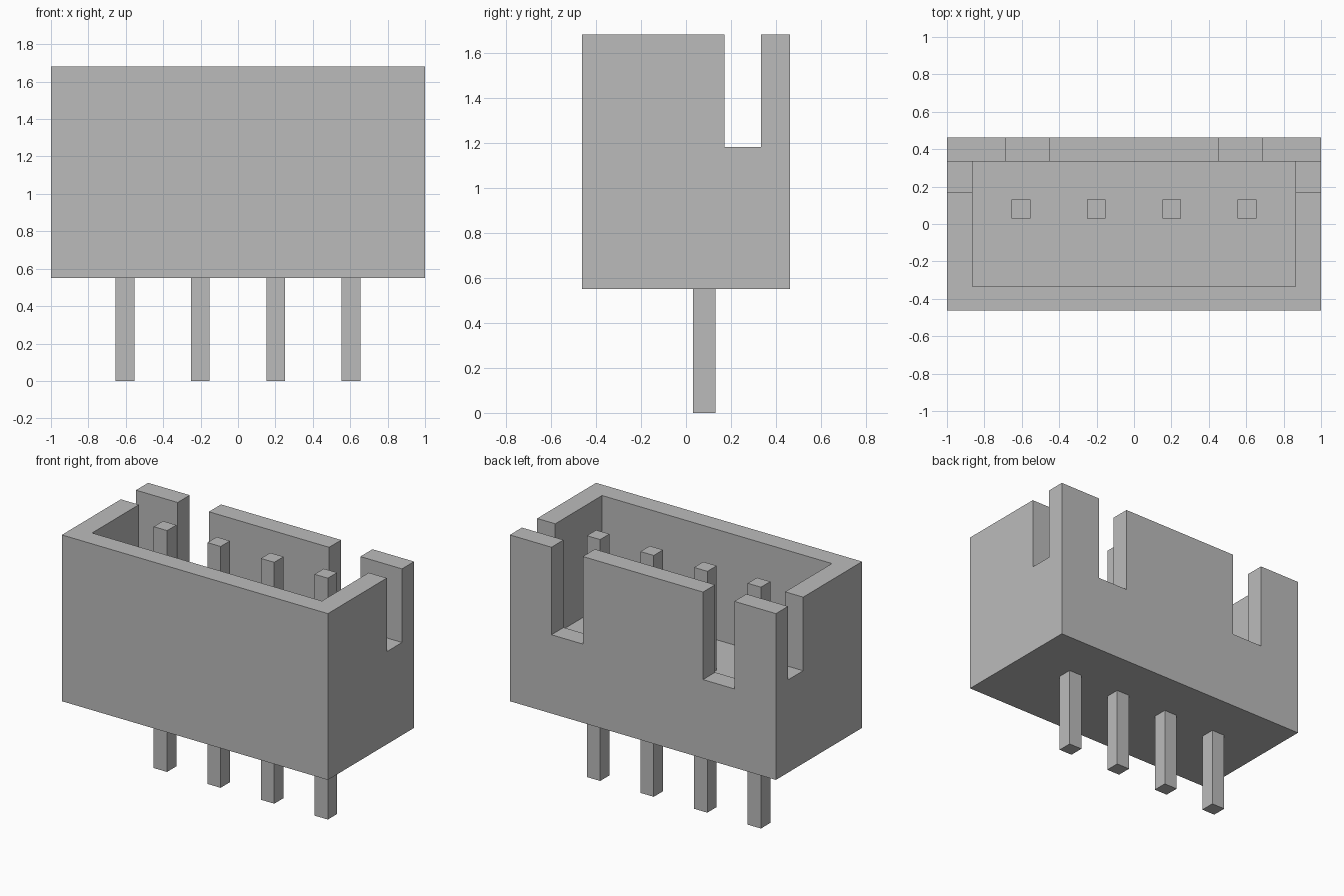
import bpy
import bmesh
from mathutils import Vector

cube = bpy.data.objects.get("Cube")
if cube:
    bpy.data.objects.remove(cube, do_unlink=True)

# Single plain grey
grey = bpy.data.materials.new("mid grey")
grey.use_nodes = True
colour = (0.5, 0.5, 0.5, 1.0)
grey.diffuse_color = colour
grey.node_tree.nodes["Principled BSDF"].inputs["Base Color"].default_value = colour


def box(name, lo, hi):
    """Axis-aligned box between two opposite corners."""
    lo, hi = Vector(lo), Vector(hi)
    bm = bmesh.new()
    bmesh.ops.create_cube(bm, size=1.0)
    for v in bm.verts:
        v.co = (lo + hi) / 2 + v.co * (hi - lo)
    mesh = bpy.data.meshes.new(name)
    bm.to_mesh(mesh)
    bm.free()
    mesh.materials.append(grey)
    obj = bpy.data.objects.new(name, mesh)
    bpy.context.collection.objects.link(obj)
    return obj


def cut(target, lo, hi):
    """Subtract a box from the target and discard the cutter."""
    cutter = box("cutter", lo, hi)
    cutter.hide_render = True
    mod = target.modifiers.new("cut", "BOOLEAN")
    mod.operation = "DIFFERENCE"
    mod.solver = "EXACT"
    mod.object = cutter
    bpy.context.view_layer.objects.active = target
    bpy.ops.object.modifier_apply(modifier=mod.name)
    bpy.data.objects.remove(cutter, do_unlink=True)


BASE, TOP, FLOOR = 0.55, 1.68, 0.93
HALF_Y = 0.463
IN_X, IN_Y = 0.864, 0.333

# Open-topped housing
housing = box("housing", (-1, -HALF_Y, BASE), (1, HALF_Y, TOP))
cut(housing, (-IN_X, -IN_Y, FLOOR), (IN_X, IN_Y, 2))

# Slots in both end walls and two in the back wall
cut(housing, (-1.2, 0.17, 1.18), (1.2, IN_Y, 2))
for x0, x1 in ((-0.687, -0.452), (0.452, 0.687)):
    cut(housing, (x0, 0.25, 1.085), (x1, 0.7, 2))

# Row of four square pins passing through the floor
for i in range(4):
    x = (i - 1.5) * 0.403
    box(f"pin_{i + 1}", (x - 0.05, 0.03, 0), (x + 0.05, 0.13, 1.64))
